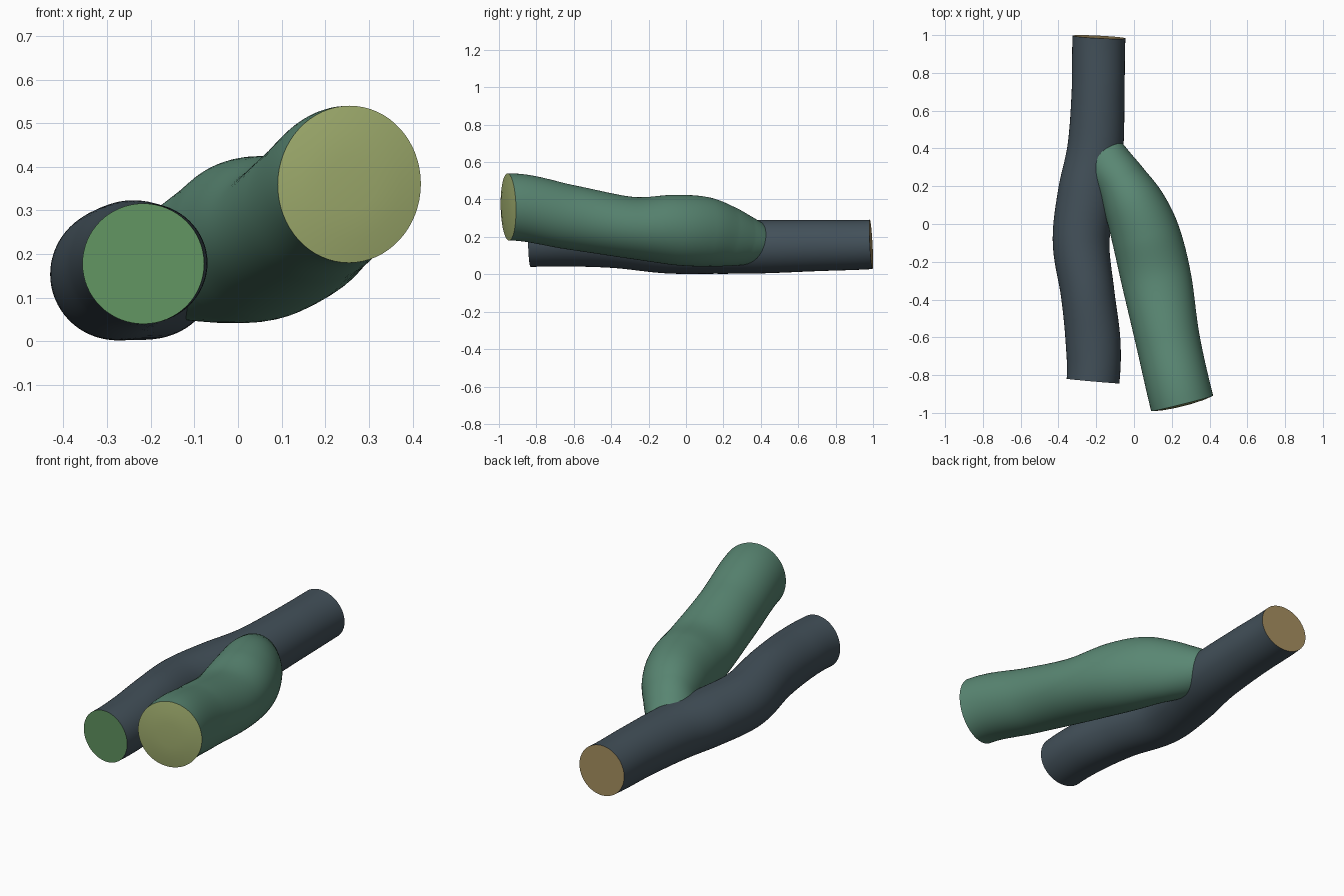
import bpy, bmesh, math
from mathutils import Vector

if "Cube" in bpy.data.objects:
    bpy.data.objects.remove(bpy.data.objects["Cube"])

SIDES, STEPS = 64, 12


def material(name, rgb):
    m = bpy.data.materials.new(name)
    m.diffuse_color = (*rgb, 1)
    m.use_nodes = True
    m.node_tree.nodes["Principled BSDF"].inputs["Base Color"].default_value = m.diffuse_color
    return m


MATS = [material("main_vessel", (0.055, 0.08, 0.10)),
        material("branch_vessel", (0.10, 0.24, 0.17)),
        material("main_front_cap", (0.12, 0.30, 0.12)),
        material("main_back_cap", (0.36, 0.26, 0.11)),
        material("branch_end_cap", (0.36, 0.43, 0.16))]


def spline(pts, i, t):
    """Catmull-Rom value and derivative on x, y, z, side radius, height radius."""
    out, der = [], []
    for a, b, c, d in zip(*pts[i:i + 4]):
        k1, k2, k3 = c - a, 2*a - 5*b + 4*c - d, -a + 3*b - 3*c + d
        out.append(0.5 * (2*b + k1*t + k2*t*t + k3*t**3))
        der.append(0.5 * (k1 + 2*k2*t + 3*k3*t*t))
    return out, Vector(der[:3]).normalized()


def tube(name, pts, wall, cap_a, cap_b, bulge=0.0):
    """Closed tube along pts; the first and last points only steer the ends."""
    bm = bmesh.new()
    samples = [(i, s / STEPS) for i in range(len(pts) - 3) for s in range(STEPS)]
    samples.append((len(pts) - 4, 1.0))
    rings = []
    for i, t in samples:
        (x, y, z, rs, rh), tan = spline(pts, i, t)
        side = tan.cross(Vector((0, 0, 1))).normalized()
        up = side.cross(tan)
        angles = [2 * math.pi * k / SIDES for k in range(SIDES)]
        rings.append([bm.verts.new(Vector((x, y, z)) + side * rs * math.cos(a)
                                   + up * rh * math.sin(a)) for a in angles])
    for r, q in zip(rings, rings[1:]):
        for k in range(SIDES):
            n = (k + 1) % SIDES
            bm.faces.new((r[k], r[n], q[n], q[k])).material_index = wall
    bm.faces.new(rings[0]).material_index = cap_a
    # far end, slightly domed when bulge is set
    end = bm.faces.new(rings[-1])
    end.material_index = cap_b
    if bulge:
        mid = end.calc_center_median()
        ring = rings[-1]
        bm.faces.remove(end)
        for f, h in ((0.7, 0.6), (0.35, 0.9)):
            new = [bm.verts.new(mid + (v.co - mid) * f / (1 if f == 0.7 else 0.999)
                                + tan * bulge * h) for v in rings[-1]]
            for k in range(SIDES):
                n = (k + 1) % SIDES
                bm.faces.new((ring[k], ring[n], new[n], new[k])).material_index = cap_b
            ring = new
        bm.faces.new(ring).material_index = cap_b
    bmesh.ops.recalc_face_normals(bm, faces=bm.faces)
    me = bpy.data.meshes.new(name)
    bm.to_mesh(me)
    bm.free()
    for m in MATS:
        me.materials.append(m)
    ob = bpy.data.objects.new(name, me)
    bpy.context.collection.objects.link(ob)
    return ob


# main vessel, back to front
main = tube("main_vessel", [
    (-0.16, 1.28, 0.185, 0.14, 0.13), (-0.185, 0.99, 0.16, 0.14, 0.132),
    (-0.19, 0.70, 0.154, 0.14, 0.137), (-0.205, 0.40, 0.148, 0.148, 0.143),
    (-0.25, 0.15, 0.15, 0.155, 0.147), (-0.28, -0.10, 0.155, 0.15, 0.15),
    (-0.245, -0.37, 0.178, 0.142, 0.145), (-0.217, -0.62, 0.18, 0.145, 0.138),
    (-0.217, -0.832, 0.178, 0.14, 0.138), (-0.256, -1.06, 0.175, 0.14, 0.138)], 0, 3, 2)

# side branch, from inside the main vessel to the front
branch = tube("branch_vessel", [
    (-0.22, 0.50, 0.14, 0.08, 0.08), (-0.18, 0.385, 0.165, 0.12, 0.11),
    (-0.12, 0.295, 0.185, 0.13, 0.14), (-0.06, 0.21, 0.205, 0.14, 0.165),
    (0.005, 0.09, 0.228, 0.165, 0.187), (0.065, -0.07, 0.238, 0.182, 0.187),
    (0.12, -0.30, 0.25, 0.185, 0.165), (0.18, -0.62, 0.305, 0.17, 0.172),
    (0.255, -0.95, 0.36, 0.169, 0.18), (0.34, -1.26, 0.29, 0.17, 0.18)], 1, 1, 4, 0.015)

# fuse the two vessels, then split into coloured parts
mod = main.modifiers.new("fuse", 'BOOLEAN')
mod.operation, mod.solver, mod.object = 'UNION', 'EXACT', branch
bpy.context.view_layer.objects.active = main
main.select_set(True)
bpy.ops.object.modifier_apply(modifier="fuse")
bpy.data.objects.remove(branch)
bpy.ops.mesh.separate(type='MATERIAL')
for ob in list(bpy.context.scene.objects):
    used = ob.data.polygons[0].material_index
    ob.name = ob.data.materials[used].name
    ob.select_set(True)
bpy.ops.object.shade_smooth_by_angle(angle=math.radians(40))
